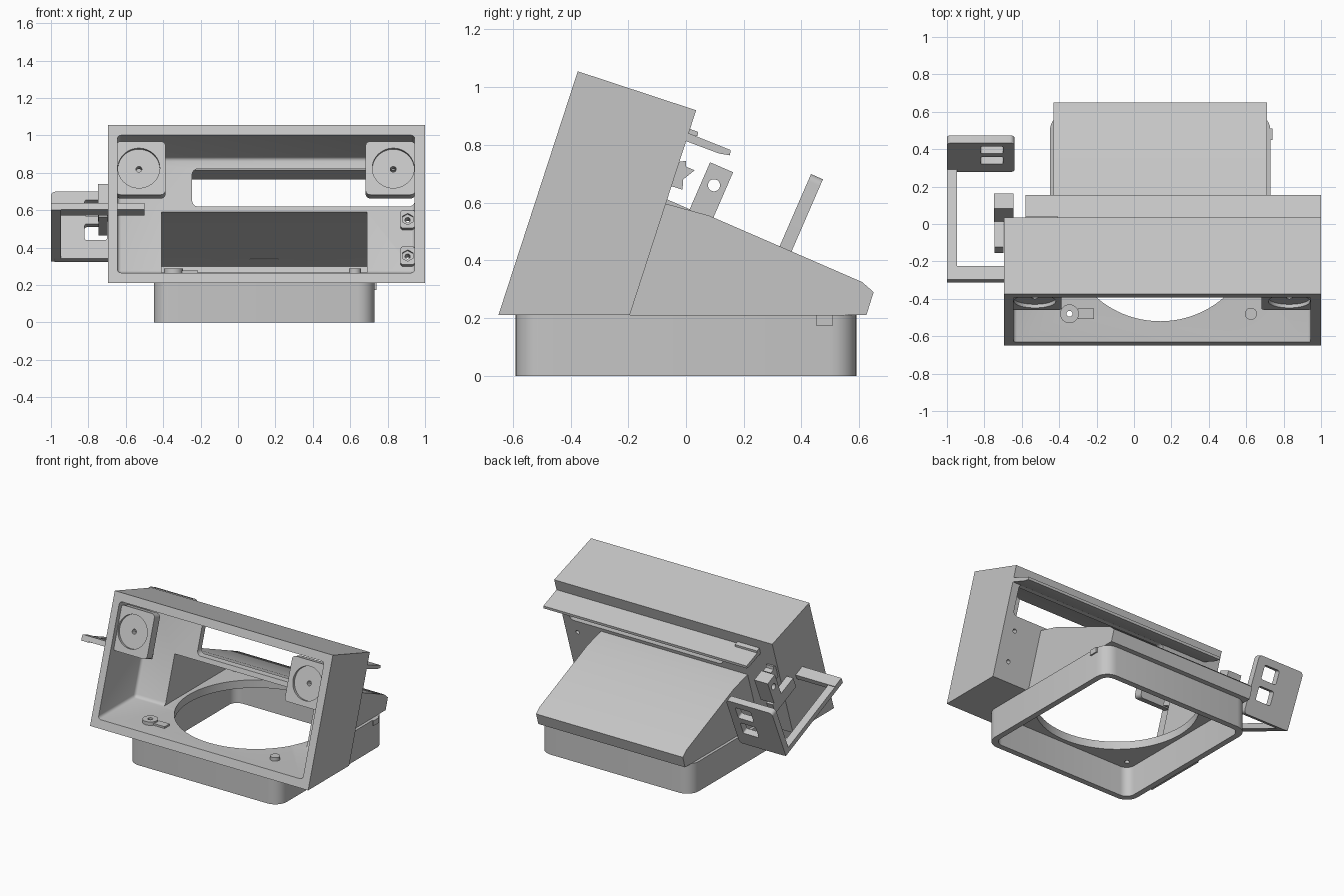
import bpy, bmesh
from math import radians, sin, cos
from mathutils import Matrix, Vector

cube = bpy.data.objects.get("Cube")
if cube:
    bpy.data.objects.remove(cube, do_unlink=True)

grey = bpy.data.materials.new("light_grey_plastic")
grey.use_nodes = True
grey.diffuse_color = (0.56, 0.56, 0.56, 1)
grey.node_tree.nodes["Principled BSDF"].inputs["Base Color"].default_value = grey.diffuse_color

HEAD = -18   # backward lean of the head, degrees
ARM = -23.5  # backward lean of the side arm, degrees


def finish(name, bm):
    bmesh.ops.recalc_face_normals(bm, faces=bm.faces)
    mesh = bpy.data.meshes.new(name)
    bm.to_mesh(mesh)
    bm.free()
    mesh.materials.append(grey)
    ob = bpy.data.objects.new(name, mesh)
    bpy.context.collection.objects.link(ob)
    return ob


def prism(name, profile, x0, x1, bevel=0):
    """Extrude a (y, z) profile along x."""
    bm = bmesh.new()
    face = bm.faces.new([bm.verts.new((x0, y, z)) for y, z in profile])
    new = bmesh.ops.extrude_face_region(bm, geom=[face])["geom"]
    verts = [v for v in new if isinstance(v, bmesh.types.BMVert)]
    bmesh.ops.translate(bm, verts=verts, vec=(x1 - x0, 0, 0))
    if bevel:
        bmesh.ops.bevel(bm, geom=bm.edges[:], offset=bevel, segments=3,
                        profile=0.5, affect='EDGES')
    return finish(name, bm)


def box(name, center, size, tilt=0, bevel=0, axis=2):
    """Box leaned about x; edges along the given axis may be rounded."""
    bm = bmesh.new()
    bmesh.ops.create_cube(bm, size=1)
    bmesh.ops.scale(bm, vec=size, verts=bm.verts)
    if bevel:
        edges = [e for e in bm.edges
                 if abs((e.verts[0].co - e.verts[1].co).normalized()[axis]) > 0.9]
        bmesh.ops.bevel(bm, geom=edges, offset=bevel, segments=6,
                        profile=0.5, affect='EDGES')
    bm.transform(Matrix.Translation(center) @ Matrix.Rotation(radians(tilt), 4, 'X'))
    return finish(name, bm)


def cylinder(name, center, radius, depth, axis='Z', tilt=0, sides=32):
    bm = bmesh.new()
    turn = {'X': Matrix.Rotation(radians(90), 4, 'Y'),
            'Y': Matrix.Rotation(radians(90), 4, 'X'), 'Z': Matrix()}[axis]
    bmesh.ops.create_cone(bm, cap_ends=True, segments=sides, radius1=radius,
                          radius2=radius, depth=depth,
                          matrix=Matrix.Translation(center)
                          @ Matrix.Rotation(radians(tilt), 4, 'X') @ turn)
    return finish(name, bm)


def combine(target, tool, operation='DIFFERENCE'):
    mod = target.modifiers.new("combine", 'BOOLEAN')
    mod.operation, mod.object, mod.solver = operation, tool, 'EXACT'
    bpy.context.view_layer.objects.active = target
    bpy.ops.object.modifier_apply(modifier=mod.name)
    bpy.data.objects.remove(tool, do_unlink=True)


# Leaning head joined to the wedge-shaped rear housing
body = prism("head_and_rear_housing",
             [(-.65, .21), (-.375, 1.055), (.035, .92), (-.195, .21)], -.695, 1)
combine(body, prism("housing", [(-.3, .21), (-.2, .632), (-.065, .595), (.08, .555),
                                (.61, .325), (.65, .29), (.625, .21)], -.43, .71), 'UNION')

# Hollow interiors, rear window and the round floor opening
combine(body, prism("head_cavity", [(-.95, .265), (-.95, 1.185), (-.023, .879),
                                    (-.222, .265)], -.645, .945, .02))
combine(body, prism("housing_cavity", [(-.3, .266), (-.3, .643), (-.07, .575), (.075, .53),
                                       (.6, .3), (.585, .266)], -.41, .69))
combine(body, box("window", (.35, -.05, .72), (1.19, .26, .2), 0, .03, 1))
combine(body, cylinder("floor_hole", (.14, 0, .24), .52, .2, sides=96))

# Hollow base with rounded corners
base = box("base_frame", (.14, 0, .105), (1.18, 1.18, .21), 0, .09)
combine(base, box("base_cavity", (.14, 0, .1), (1.1, 1.1, .4), 0, .06))
box("base_catch", (.725, .48, .192), (.03, .06, .036))

# Floor bosses
for x in (-.345, .625):
    for y in (-.48, .48):
        r = .05 if x < 0 and y < 0 else .032
        boss = cylinder("floor_boss", (x, y, .274), r, .03)
        if r == .05:
            for part in (boss, body):
                combine(part, cylinder("screw_hole", (x, y, .25), .016, .2, sides=20))
box("floor_boss_tab", (-.257, -.48, .27), (.085, .055, .016))

# Corner pads with round recesses in the front opening
lean = radians(HEAD)
out = Vector((0, -cos(lean), -sin(lean)))
for x, dx in ((-.52, -.01), (.815, .015)):
    mid = Vector((x, -.383, .815))
    pad = box("corner_pad", mid, (.265, .065, .3), HEAD, .025, 1)
    spot = mid + out * .0325 + Vector((dx, 0, 0))
    combine(pad, cylinder("recess", spot, .112, .04, 'Y', HEAD, 48))
    combine(pad, cylinder("pin_hole", spot, .016, .2, 'Y', HEAD, 20))

# Nut pockets on the rear wall
for z in (.35, .545):
    mid = Vector((.907, -.25 + .324 * (z - .21), z))
    block = box("nut_pocket", mid, (.075, .05, .1), HEAD, .012, 1)
    combine(block, cylinder("hex", mid + out * .025, .032, .03, 'Y', HEAD, 6))
    for part in (block, body):
        combine(part, cylinder("bolt_hole", mid, .014, .3, 'Y', HEAD, 20))

# Rear visor with a low ridge above it
prism("rear_visor", [(-.005, .815), (.005, .842), (.155, .782), (.152, .764),
                     (.115, .77)], -.58, 1)
prism("visor_ridge", [(.005, .838), (.012, .856), (.042, .845), (.04, .83)], -.58, -.41)

# Small hook at the rear edge
prism("rear_hook", [(-.06, .66), (-.012, .645), (-.01, .68), (.03, .712),
                    (0, .725), (.0, .745), (-.03, .74)], -.68, -.62)

# Side arm: slotted plate, long bar and cross bar into the head
plate = box("arm_plate", (-.82, .376, .511), (.36, .045, .39), ARM, .025, 1)
for y, z in ((.358, .475), (.414, .603)):
    combine(plate, box("slot", (-.76, y, z), (.12, .2, .095), ARM, .012, 1))
box("arm_long_bar", (-.973, .01, .479), (.054, .69, .036), ARM)
box("arm_cross_bar", (-.75, -.268, .605), (.5, .08, .036), ARM)

# Pivot bracket beside the head
bracket = box("pivot_bracket", (-.697, .0875, .64), (.105, .087, .18), ARM)
combine(bracket, cylinder("pivot_hole", (-.7, .097, .66), .021, .3, 'X', 0, 24))
box("pivot_link", (-.722, -.025, .55), (.05, .25, .08), ARM)

# Smooth the round walls, keep the corners sharp
for ob in bpy.context.scene.objects:
    ob.select_set(ob.type == 'MESH')
bpy.context.view_layer.objects.active = body
bpy.ops.object.shade_smooth_by_angle(angle=radians(30))
